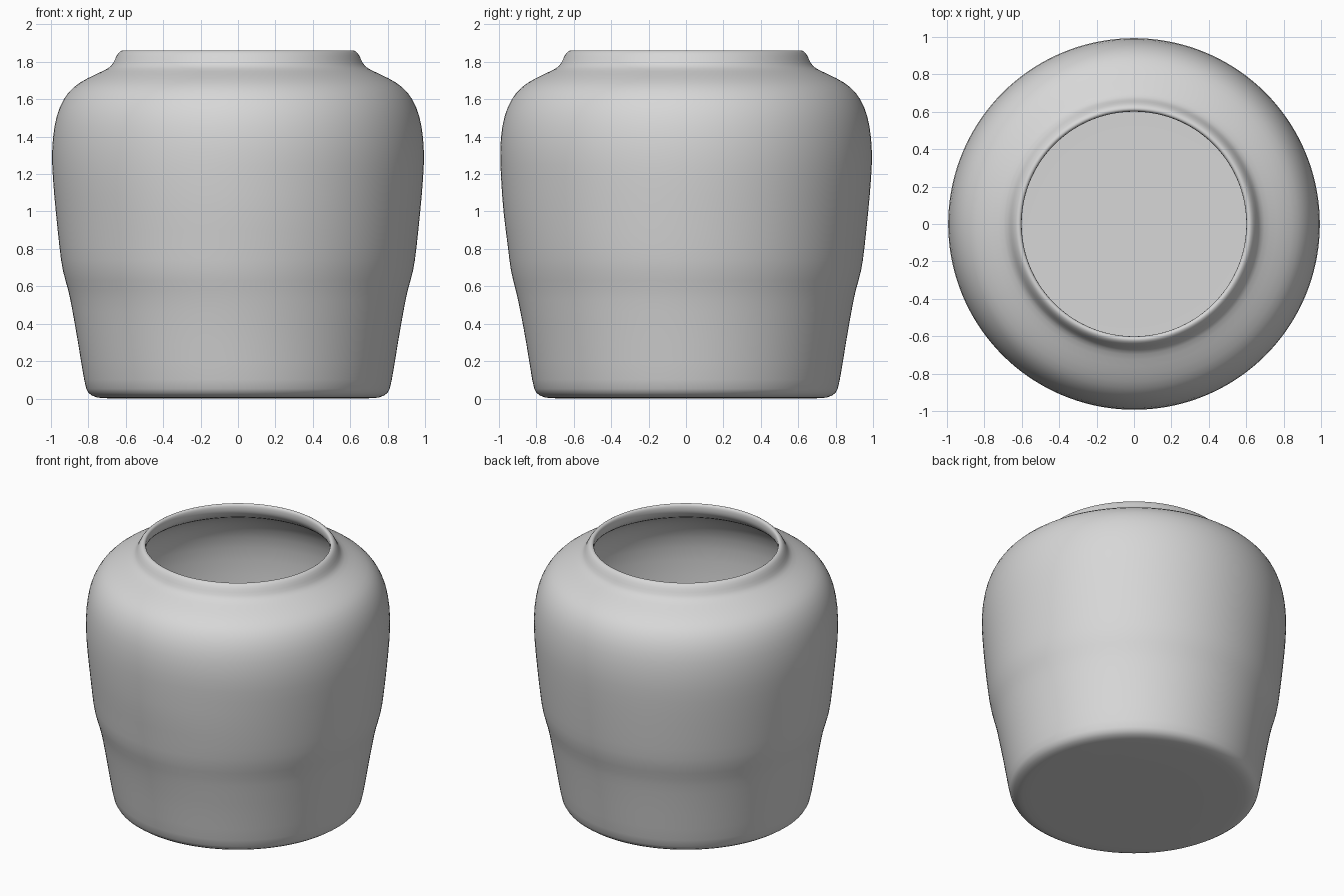
import bpy
import bmesh
from math import cos, exp, pi, sin
from mathutils import Vector

cube = bpy.data.objects.get("Cube")
if cube:
    bpy.data.objects.remove(cube, do_unlink=True)

# Unglazed clay colour
clay = bpy.data.materials.new("pale_grey_clay")
clay.use_nodes = True
grey = (0.68, 0.68, 0.68, 1)
clay.diffuse_color = grey
clay.node_tree.nodes["Principled BSDF"].inputs["Base Color"].default_value = grey

# Half section (radius, height): underside, outer wall, neck, rolled lip
outer = [(0, 0), (0.4, 0), (0.71, 0), (0.755, 0.003), (0.805, 0.025),
         (0.82, 0.07), (0.856, 0.3), (0.888, 0.48), (0.907, 0.58),
         (0.94, 0.68), (0.955, 0.8), (0.976, 1.0), (0.992, 1.18),
         (0.998, 1.32), (0.985, 1.46), (0.957, 1.56), (0.91, 1.64),
         (0.85, 1.69), (0.76, 1.735), (0.69, 1.765), (0.668, 1.79),
         (0.65, 1.835), (0.63, 1.86), (0.612, 1.863)]
# Inner neck, hollow belly and flat floor
inner = [(0.601, 1.852), (0.601, 1.82), (0.607, 1.79), (0.65, 1.745),
         (0.73, 1.705), (0.83, 1.65), (0.91, 1.55), (0.95, 1.4),
         (0.95, 1.2), (0.93, 0.95), (0.88, 0.6), (0.82, 0.3),
         (0.78, 0.09), (0.74, 0.06), (0.65, 0.055), (0.4, 0.055), (0, 0.055)]


def lathe(name, profile, segments):
    """Revolve a half section about the vertical axis."""
    bm = bmesh.new()
    verts = [bm.verts.new((r, 0, z)) for r, z in profile]
    edges = [bm.edges.new(pair) for pair in zip(verts, verts[1:])]
    bmesh.ops.spin(bm, geom=verts + edges, cent=(0, 0, 0), axis=(0, 0, 1),
                   angle=2 * pi, steps=segments, use_merge=True)
    bmesh.ops.remove_doubles(bm, verts=bm.verts, dist=0.0005)
    bmesh.ops.recalc_face_normals(bm, faces=bm.faces)
    mesh = bpy.data.meshes.new(name)
    bm.to_mesh(mesh)
    bm.free()
    obj = bpy.data.objects.new(name, mesh)
    bpy.context.collection.objects.link(obj)
    return obj


jar = lathe("jar", outer + inner, 72)
jar.data.materials.append(clay)

# Faint hand-thrown unevenness on the front of the wall
for v in jar.data.vertices:
    radius = v.co.xy.length
    if radius > 0.8 and v.co.z > 0.2:
        side = Vector((v.co.x, v.co.y)) / radius
        front = max(0, -side.y)
        swell = 0.004 * front * sin(14 * v.co.z + 2 * side.x) * exp(-3 * (v.co.z - 0.8) ** 2)
        v.co.x += swell * side.x
        v.co.y += swell * side.y

# Smooth rounded surface
smooth = jar.modifiers.new("smooth_clay", "SUBSURF")
smooth.levels = smooth.render_levels = 1
for polygon in jar.data.polygons:
    polygon.use_smooth = True
